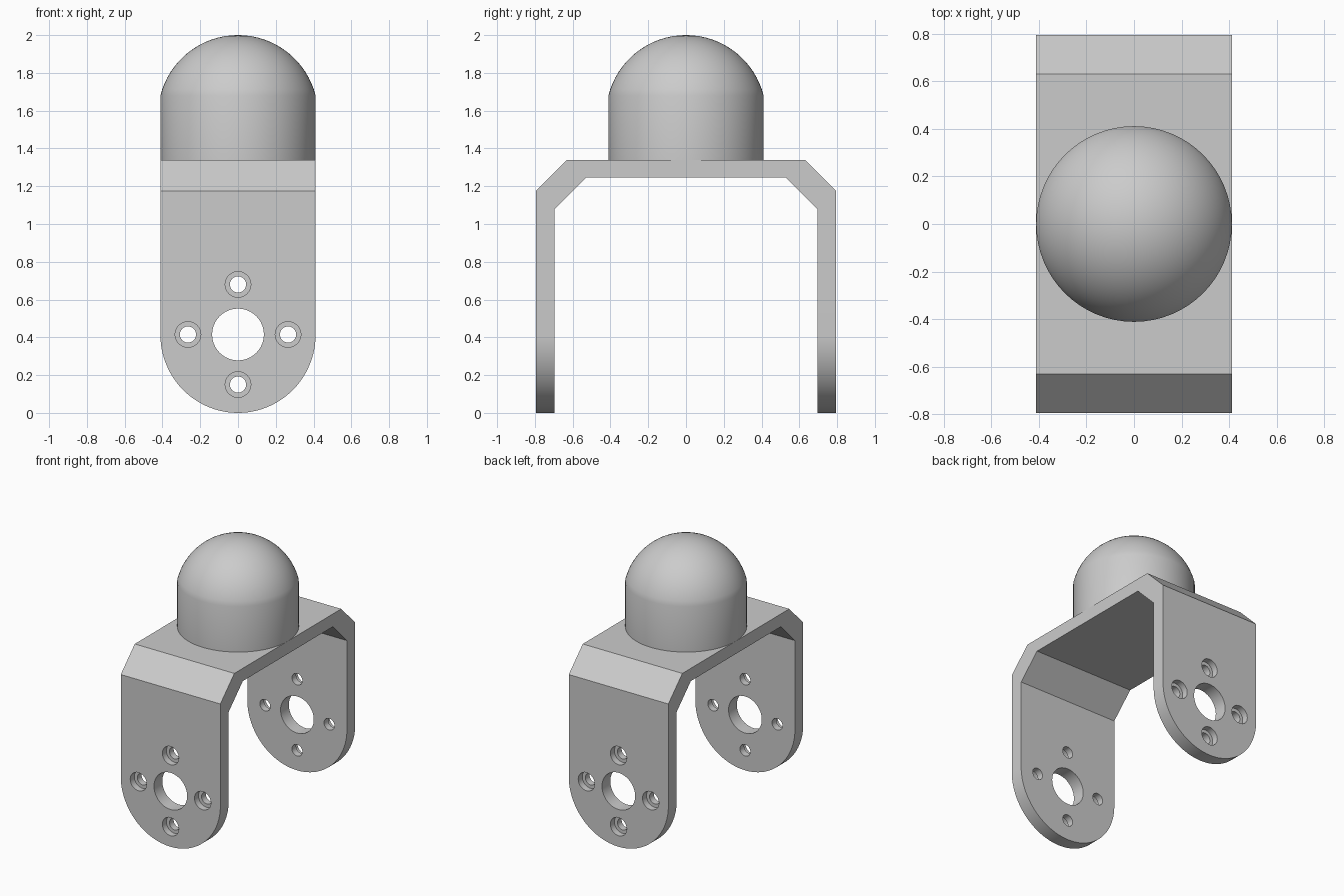
import bpy, bmesh
from math import sin, cos, pi, asin, radians
from mathutils import Matrix, Vector

cube = bpy.data.objects.get("Cube")
if cube:
    bpy.data.objects.remove(cube, do_unlink=True)

grey = bpy.data.materials.new("light_grey")
grey.use_nodes = True
grey.diffuse_color = (0.6, 0.6, 0.6, 1)
grey.node_tree.nodes["Principled BSDF"].inputs["Base Color"].default_value = grey.diffuse_color

RADIUS = 0.411   # half width of the bracket and radius of the dome
OUTER = 0.795    # outer face of the legs
INNER = 0.697    # inner face of the legs
TOP = 1.34
PIVOT = 0.415    # height of the large hole


def make_object(name, bm):
    bmesh.ops.recalc_face_normals(bm, faces=bm.faces)
    mesh = bpy.data.meshes.new(name)
    bm.to_mesh(mesh)
    bm.free()
    mesh.materials.append(grey)
    obj = bpy.data.objects.new(name, mesh)
    bpy.context.collection.objects.link(obj)
    return obj


def prism(name, points, offset):
    """Extrude a closed outline along the offset vector."""
    bm = bmesh.new()
    face = bm.faces.new([bm.verts.new(p) for p in points])
    new = bmesh.ops.extrude_face_region(bm, geom=[face])["geom"]
    verts = [v for v in new if isinstance(v, bmesh.types.BMVert)]
    bmesh.ops.translate(bm, verts=verts, vec=Vector(offset))
    return make_object(name, bm)


def rod(name, radius, x, z, y0, y1, sides=48):
    """Cylinder lying along y."""
    ring = [(x + radius * cos(2 * pi * i / sides), y0, z + radius * sin(2 * pi * i / sides))
            for i in range(sides)]
    return prism(name, ring, (0, y1 - y0, 0))


def apply_boolean(target, cutter, operation):
    cutter.hide_render = True
    mod = target.modifiers.new("cut", "BOOLEAN")
    mod.operation = operation
    mod.solver = "EXACT"
    mod.object = cutter
    bpy.context.view_layer.objects.active = target
    bpy.ops.object.modifier_apply(modifier=mod.name)
    bpy.data.objects.remove(cutter, do_unlink=True)


def smooth(obj, angle):
    bpy.ops.object.select_all(action="DESELECT")
    obj.select_set(True)
    bpy.context.view_layer.objects.active = obj
    bpy.ops.object.shade_smooth_by_angle(angle=radians(angle))


# Bent bracket: one side of the strap profile, mirrored
outside = [(OUTER, 0), (OUTER, 1.175), (0.63, TOP)]
inside = [(0.53, 1.245), (INNER, 1.078), (INNER, 0)]
profile = (outside + [(-y, z) for y, z in reversed(outside)]
           + [(-y, z) for y, z in reversed(inside)] + inside)
bracket = prism("bracket", [(-RADIUS, y, z) for y, z in profile], (2 * RADIUS, 0, 0))

# Rounded leg ends
steps = 48
outline = [(RADIUS * cos(pi + pi * i / steps), -1, PIVOT * (1 + sin(pi + pi * i / steps)))
           for i in range(steps + 1)]
outline += [(RADIUS, -1, 1.5), (-RADIUS, -1, 1.5)]
# Slightly wider above the arc so the straight sides stay untouched
outline = [(x * 1.0005, y, z) for x, y, z in outline]
apply_boolean(bracket, prism("leg_outline", outline, (0, 2, 0)), "INTERSECT")

# Large pivot hole, and four counterbored screw holes around it
apply_boolean(bracket, rod("pivot_cutter", 0.137, 0, PIVOT, -1, 1), "DIFFERENCE")
for i in range(4):
    x = 0.265 * cos(i * pi / 2)
    z = PIVOT + 0.265 * sin(i * pi / 2)
    apply_boolean(bracket, rod("screw_cutter", 0.043, x, z, -1, 1, 32), "DIFFERENCE")
    for side in (-1, 1):
        apply_boolean(bracket, rod("counterbore_cutter", 0.068, x, z,
                                   side * (OUTER - 0.048), side, 32), "DIFFERENCE")
smooth(bracket, 25)

# Domed post: lathed wall and spherical cap
EDGE = 1.68
cap_height = 2 - EDGE
cap_radius = (RADIUS ** 2 + cap_height ** 2) / (2 * cap_height)
half_angle = asin(RADIUS / cap_radius)
rings = 16
points = [(0, TOP), (RADIUS, TOP)]
for i in range(rings + 1):
    a = half_angle * (1 - i / rings)
    points.append((cap_radius * sin(a), 2 - cap_radius + cap_radius * cos(a)))
bm = bmesh.new()
verts = [bm.verts.new((r, 0, z)) for r, z in points]
edges = [bm.edges.new(pair) for pair in zip(verts, verts[1:])]
bmesh.ops.spin(bm, geom=verts + edges, cent=(0, 0, 0), axis=(0, 0, 1),
               angle=2 * pi, steps=64, use_duplicate=False)
bmesh.ops.remove_doubles(bm, verts=bm.verts, dist=0.0005)
dome = make_object("dome", bm)
smooth(dome, 30)
